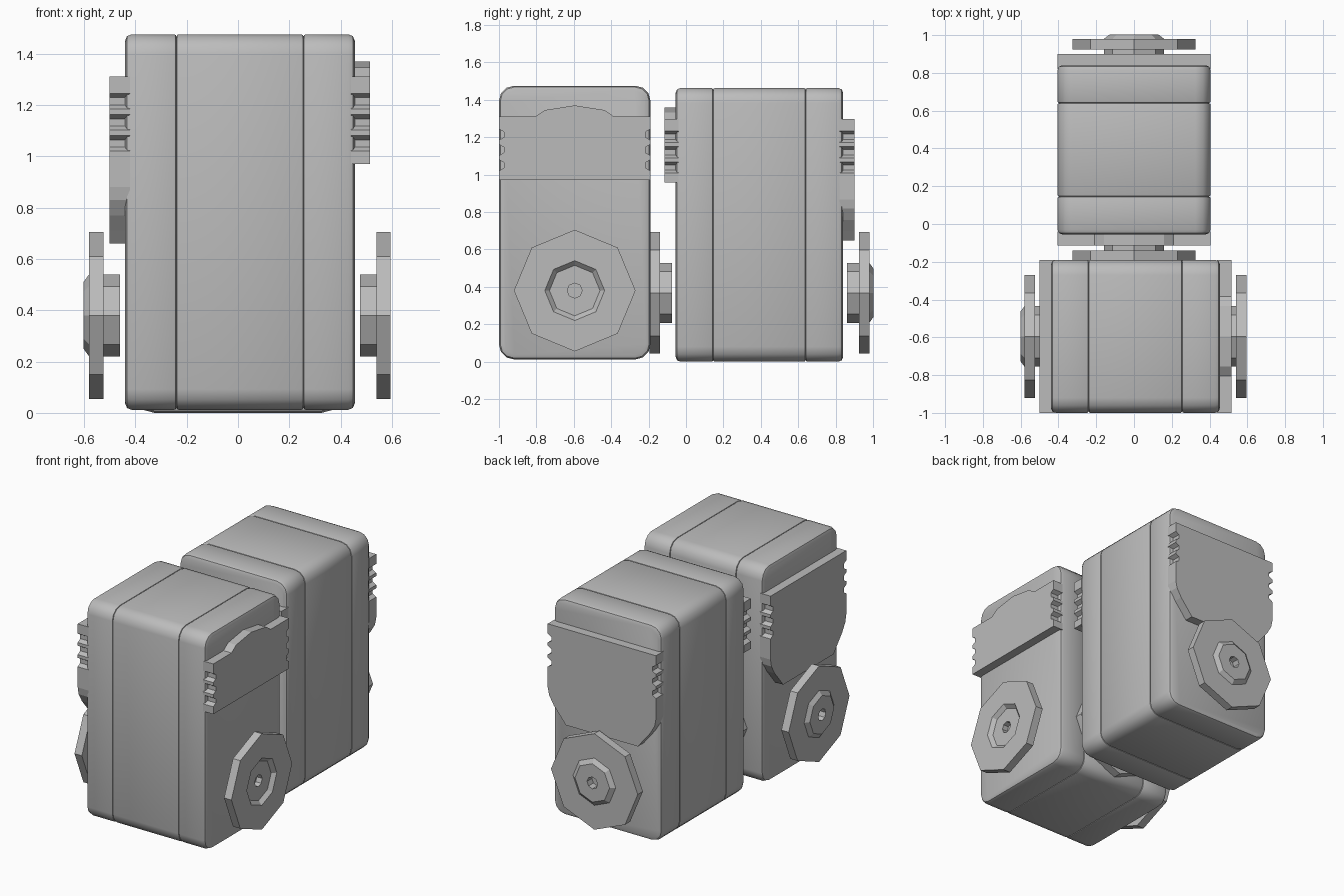
import bpy, bmesh
from math import pi, radians
from mathutils import Matrix, Vector

cube = bpy.data.objects.get("Cube")
if cube:
    bpy.data.objects.remove(cube, do_unlink=True)

grey = bpy.data.materials.new("mid grey")
grey.use_nodes = True
COLOUR = (0.5, 0.5, 0.5, 1)
grey.diffuse_color = COLOUR
grey.node_tree.nodes["Principled BSDF"].inputs["Base Color"].default_value = COLOUR

WIDTH, BOTTOM, TOP = 0.81, 0.012, 1.475
AXLE_Z = 0.38


def finish(bm, name, place, smooth=False):
    bmesh.ops.recalc_face_normals(bm, faces=bm.faces)
    mesh = bpy.data.meshes.new(name)
    bm.to_mesh(mesh)
    bm.free()
    mesh.materials.append(grey)
    ob = bpy.data.objects.new(name, mesh)
    bpy.context.collection.objects.link(ob)
    ob.matrix_world = place
    if smooth:
        bpy.ops.object.select_all(action="DESELECT")
        ob.select_set(True)
        bpy.context.view_layer.objects.active = ob
        bpy.ops.object.shade_smooth_by_angle(angle=radians(35))


def case_section(name, place, x0, x1, bevel0, bevel1):
    """Slice of the case: rounded along x, with softened end rims."""
    bm = bmesh.new()
    size = Matrix.Diagonal((x1 - x0, WIDTH, TOP - BOTTOM, 1))
    middle = Matrix.Translation(((x0 + x1) / 2, 0, (TOP + BOTTOM) / 2))
    bmesh.ops.create_cube(bm, size=1, matrix=middle @ size)
    long_edges = [e for e in bm.edges
                  if abs(e.verts[0].co.x - e.verts[1].co.x) > 0.01]
    bmesh.ops.bevel(bm, geom=long_edges, offset=0.08, segments=3,
                    profile=0.5, affect="EDGES")
    for x, width in ((x0, bevel0), (x1, bevel1)):
        rim = [e for e in bm.edges if all(abs(v.co.x - x) < 1e-4 for v in e.verts)]
        bmesh.ops.bevel(bm, geom=rim, offset=width, segments=2,
                        profile=0.5, affect="EDGES")
    finish(bm, name, place, True)


def plate(name, place, x0, x1, lower, upper):
    """Mirrored outline in y-z, extruded along x, with grip notches."""
    half = list(lower)
    for z in (1.05, 1.132, 1.214):
        half += [(WIDTH / 2 - inset, z + dz) for inset, dz in
                 ((0, -0.03), (0.027, -0.014), (0.027, 0.014), (0, 0.03))]
    half += upper
    outline = half + [(-y, z) for y, z in reversed(half) if y > 0]
    bm = bmesh.new()
    face = bm.faces.new([bm.verts.new((x0, y, z)) for y, z in outline])
    grown = bmesh.ops.extrude_face_region(bm, geom=[face])["geom"]
    bmesh.ops.translate(bm, vec=(x1 - x0, 0, 0),
                        verts=[v for v in grown if isinstance(v, bmesh.types.BMVert)])
    finish(bm, name, place)


def horn(name, place, side, profile):
    """Eight-sided turned disc around the x axis; profile is (radius, x)."""
    bm = bmesh.new()
    verts = [bm.verts.new((side * x, 0, AXLE_Z + r)) for r, x in profile]
    edges = [bm.edges.new(pair) for pair in zip(verts, verts[1:])]
    bmesh.ops.spin(bm, geom=verts + edges, cent=(0, 0, AXLE_Z), axis=(1, 0, 0),
                   angle=2 * pi, steps=8)
    bmesh.ops.remove_doubles(bm, verts=bm.verts, dist=1e-4)
    finish(bm, name, place)


def servo(label, place):
    # Three-part case with seams
    case_section(label + "_bottom_case", place, -0.44, -0.24, 0.025, 0.009)
    case_section(label + "_middle_case", place, -0.24, 0.255, 0.009, 0.009)
    case_section(label + "_top_case", place, 0.255, 0.455, 0.009, 0.025)
    edge = WIDTH / 2
    # Short plate with a raised centre
    plate(label + "_short_plate", place, 0.44, 0.515, [(edge, 0.97)],
          [(edge, 1.31), (0.21, 1.31), (0.16, 1.345), (0, 1.37)])
    # Long plate tapering towards the axle
    plate(label + "_long_plate", place, -0.5, -0.42,
          [(0.27, 0.66), (0.31, 0.71), (0.36, 0.77), (0.395, 0.83), (edge, 0.88)],
          [(edge, 1.31)])
    # Driving horn with a recessed centre
    horn(label + "_drive_horn", place, 1,
         [(0, 0.475), (0.16, 0.475), (0.16, 0.54), (0.325, 0.54), (0.325, 0.595),
          (0.16, 0.595), (0.135, 0.57), (0.04, 0.57), (0.04, 0.53), (0, 0.53)])
    # Idler horn with a raised cap
    horn(label + "_idler_horn", place, -1,
         [(0, 0.46), (0.16, 0.46), (0.16, 0.525), (0.325, 0.525), (0.325, 0.58),
          (0.16, 0.58), (0.13, 0.602), (0.04, 0.602), (0.04, 0.55), (0, 0.55)])


servo("front_servo", Matrix.Translation((0, -0.595, 0)))
servo("rear_servo", Matrix.Translation((0, 0.4, -BOTTOM)) @ Matrix.Rotation(-pi / 2, 4, "Z"))
